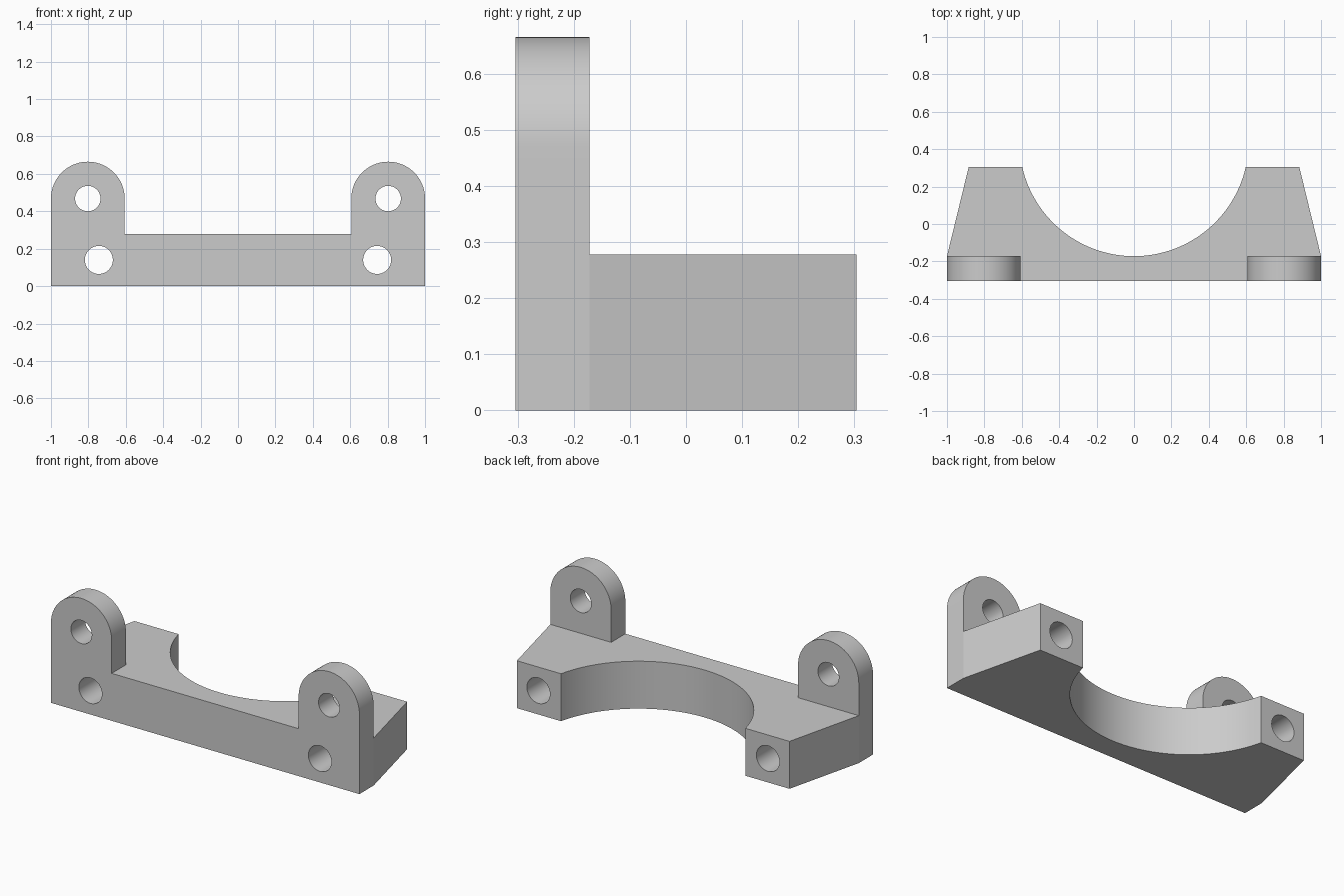
import bpy, bmesh, math
from mathutils import Matrix, Vector

cube = bpy.data.objects.get("Cube")
if cube:
    bpy.data.objects.remove(cube, do_unlink=True)

grey = bpy.data.materials.new("plain grey")
grey.use_nodes = True
colour = (0.6, 0.6, 0.6, 1)
grey.diffuse_color = colour
grey.node_tree.nodes["Principled BSDF"].inputs["Base Color"].default_value = colour

FRONT, BACK, TAB_BACK = -0.304, 0.304, -0.172
HEIGHT = 0.278
TAB_X, TAB_Z, TAB_R = 0.803, 0.468, 0.197


def arc(cx, cy, r, start, end, steps):
    """Points along a circular arc, angles in radians."""
    angles = [start + (end - start) * i / steps for i in range(steps + 1)]
    return [(cx + r * math.cos(a), cy + r * math.sin(a)) for a in angles]


def extrude(name, points, vector):
    """Solid made by pushing a closed outline along a vector."""
    bm = bmesh.new()
    face = bm.faces.new([bm.verts.new(p) for p in points])
    grown = bmesh.ops.extrude_face_region(bm, geom=[face])
    verts = [v for v in grown["geom"] if isinstance(v, bmesh.types.BMVert)]
    bmesh.ops.translate(bm, verts=verts, vec=Vector(vector))
    bmesh.ops.recalc_face_normals(bm, faces=bm.faces)
    mesh = bpy.data.meshes.new(name)
    bm.to_mesh(mesh)
    bm.free()
    mesh.materials.append(grey)
    obj = bpy.data.objects.new(name, mesh)
    bpy.context.collection.objects.link(obj)
    return obj


def combine(target, tool, operation):
    """Apply a boolean and discard the tool."""
    mod = target.modifiers.new(operation.lower(), "BOOLEAN")
    mod.operation, mod.solver, mod.object = operation, "EXACT", tool
    bpy.context.view_layer.objects.active = target
    bpy.ops.object.modifier_apply(modifier=mod.name)
    bpy.data.objects.remove(tool, do_unlink=True)


# Base block: tapered sides and a round bite in the back
bite_x, bite_r = 0.597, 0.613
bite_y = TAB_BACK + bite_r
swing = math.atan2(BACK - bite_y, bite_x)
outline = [(-0.884, BACK), (-1, TAB_BACK), (-1, FRONT),
           (1, FRONT), (1, TAB_BACK), (0.884, BACK)]
outline += arc(0, bite_y, bite_r, swing, -math.pi - swing, 64)
bracket = extrude("bracket", [(x, y, 0) for x, y in outline], (0, 0, HEIGHT))

for side in (-1, 1):
    # Upright ear with a rounded top
    cx = side * TAB_X
    ear = [(cx - TAB_R, HEIGHT), (cx + TAB_R, HEIGHT)]
    ear += arc(cx, TAB_Z, TAB_R, 0, math.pi, 40)
    ear_obj = extrude("ear", [(x, FRONT, z) for x, z in ear],
                      (0, TAB_BACK - FRONT, 0))
    combine(bracket, ear_obj, "UNION")

    # Ear hole and the long bolt hole through the base
    for hx, hz, r in ((cx, TAB_Z, 0.068), (side * 0.744, 0.14, 0.075)):
        ring = arc(hx, hz, r, 0, math.tau, 40)[:-1]
        drill = extrude("drill", [(x, -0.5, z) for x, z in ring], (0, 1, 0))
        combine(bracket, drill, "DIFFERENCE")

# Smooth curves, crisp edges
bpy.ops.object.select_all(action="DESELECT")
bracket.select_set(True)
bpy.context.view_layer.objects.active = bracket
bpy.ops.object.shade_smooth_by_angle(angle=math.radians(12))
